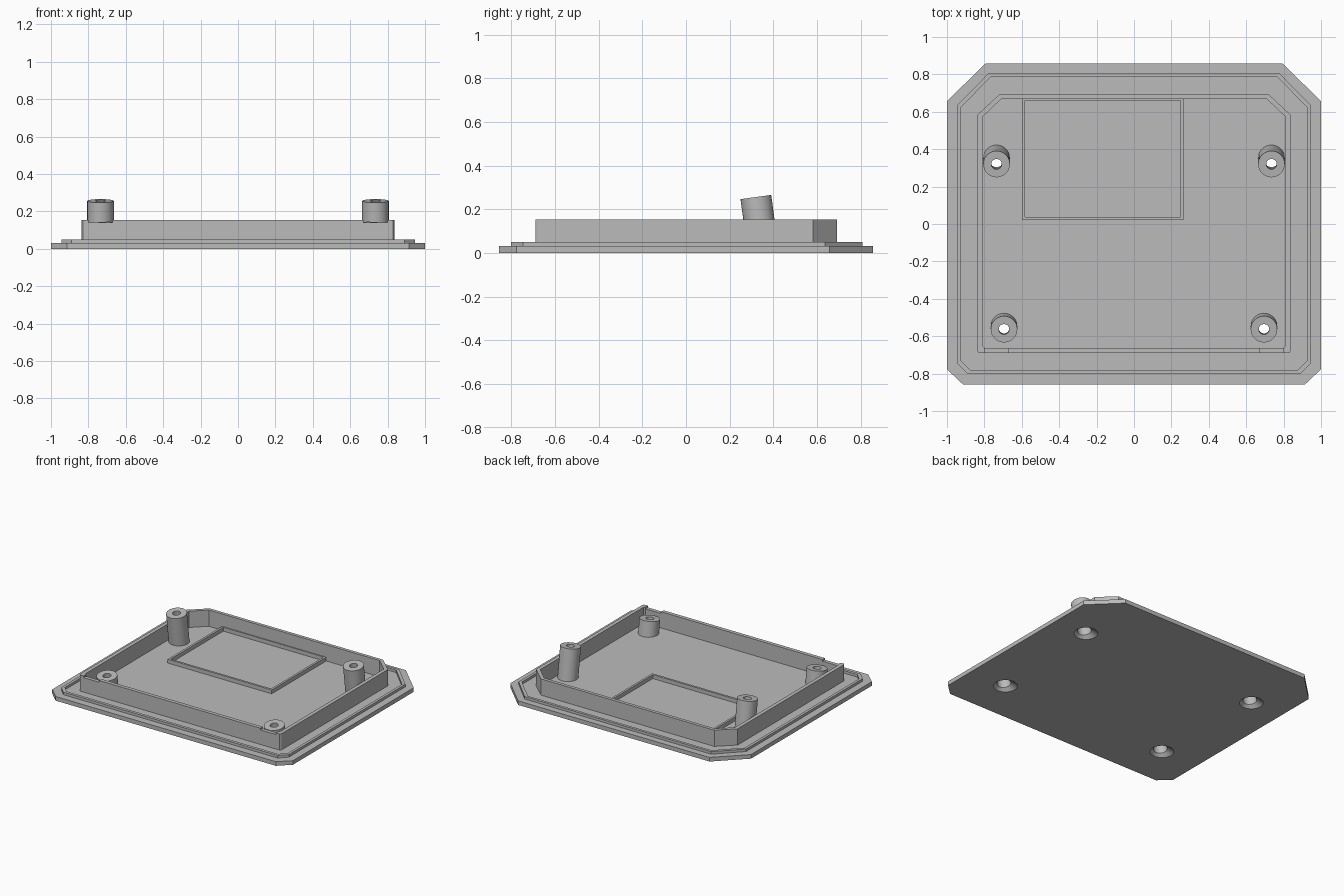
import bpy, bmesh, math
from mathutils import Matrix, Vector

cube = bpy.data.objects.get("Cube")
if cube:
    bpy.data.objects.remove(cube)

grey = bpy.data.materials.new("plain grey")
grey.use_nodes = True
grey.diffuse_color = (0.5, 0.5, 0.5, 1)
grey.node_tree.nodes["Principled BSDF"].inputs["Base Color"].default_value = (0.5, 0.5, 0.5, 1)

FLOOR = 0.031
TILT = math.atan(0.137)


def finish(bm, name):
    bmesh.ops.recalc_face_normals(bm, faces=bm.faces)
    mesh = bpy.data.meshes.new(name)
    bm.to_mesh(mesh)
    bm.free()
    mesh.materials.append(grey)
    obj = bpy.data.objects.new(name, mesh)
    bpy.context.collection.objects.link(obj)
    return obj


def outline(half_x, front, back, front_cut, back_cut):
    """Rectangle with chamfered corners; each cut is (x, y)."""
    fx, fy = front_cut
    bx, by = back_cut
    right = [(half_x - fx, front), (half_x, front + fy),
             (half_x, back - by), (half_x - bx, back)]
    return right + [(-x, y) for x, y in reversed(right)]


def rectangle(x0, x1, y0, y1):
    return [(x0, y0), (x1, y0), (x1, y1), (x0, y1)]


def prism(name, points, z0, z1):
    bm = bmesh.new()
    face = bm.faces.new([bm.verts.new((x, y, z0)) for x, y in points])
    top = bmesh.ops.extrude_face_region(bm, geom=[face])["geom"]
    bmesh.ops.translate(bm, vec=(0, 0, z1 - z0),
                        verts=[v for v in top if isinstance(v, bmesh.types.BMVert)])
    return finish(bm, name)


def frame(name, outer, inner, z0, z1):
    """Closed wall between two matching outlines."""
    bm = bmesh.new()
    loops = [[bm.verts.new((x, y, z)) for x, y in pts]
             for pts, z in ((outer, z0), (outer, z1), (inner, z1), (inner, z0))]
    n = len(outer)
    for a, b in zip(loops, loops[1:] + loops[:1]):
        for i in range(n):
            j = (i + 1) % n
            bm.faces.new((a[i], a[j], b[j], b[i]))
    return finish(bm, name)


def turned(name, profile, matrix, sides=48):
    """Solid of revolution from (radius, height) points."""
    bm = bmesh.new()
    rings = [[bm.verts.new((r * math.cos(math.tau * i / sides),
                            r * math.sin(math.tau * i / sides), z))
              for i in range(sides)] for r, z in profile]
    for a, b in zip(rings, rings[1:]):
        for i in range(sides):
            j = (i + 1) % sides
            bm.faces.new((a[i], a[j], b[j], b[i]))
    bm.faces.new(rings[0])
    bm.faces.new(rings[-1])
    bm.transform(matrix)
    return finish(bm, name)


def cut(obj, cutters):
    for c in cutters:
        mod = obj.modifiers.new("cut", "BOOLEAN")
        mod.operation, mod.solver, mod.object = "DIFFERENCE", "EXACT", c
    graph = bpy.context.evaluated_depsgraph_get()
    mesh = bpy.data.meshes.new_from_object(obj.evaluated_get(graph))
    obj.modifiers.clear()
    obj.data = mesh


# Base plate and the raised sealing ridge
plate = prism("base_plate", outline(1.0, -0.857, 0.857, (0.085, 0.08), (0.205, 0.2)), 0, FLOOR)
frame("sealing_ridge",
      outline(0.945, -0.802, 0.808, (0.055, 0.055), (0.17, 0.172)),
      outline(0.925, -0.78, 0.788, (0.048, 0.048), (0.162, 0.163)),
      FLOOR - 0.005, 0.05)

# Tall inner wall with two shallow notches in the front
wall = frame("inner_wall",
             outline(0.838, -0.69, 0.693, (0.008, 0.012), (0.118, 0.11)),
             outline(0.81, -0.662, 0.668, (0.01, 0.012), (0.1, 0.095)),
             FLOOR - 0.005, 0.153)
notches = [prism("notch_cutter", rectangle(min(s * 0.67, s * 0.8), max(s * 0.67, s * 0.8),
                                           -0.72, -0.64), 0.14, 0.2) for s in (-1, 1)]
cut(wall, notches)

# Low rectangular rim on the floor
frame("floor_rim", rectangle(-0.6, 0.265, 0.022, 0.672),
      rectangle(-0.584, 0.249, 0.038, 0.66), FLOOR - 0.005, 0.06)

# Tilted screw posts, bored from below
cutters = []
for end, x, y, top in (("back", 0.735, 0.32, 0.256), ("front", 0.695, -0.563, 0.135)):
    for side, s in (("left", 1), ("right", -1)):
        place = Matrix.Translation(Vector((s * x, y, top))) @ Matrix.Rotation(TILT, 4, "X")
        length = top / math.cos(TILT)
        post = turned(f"{end}_{side}_post", [(0.071, 0.014 - length), (0.071, 0)], place)
        bore = turned("bore_cutter", [(0.095, -length - 0.015), (0.08, -length),
                                      (0.047, 0.028 - length), (0.047, -0.045),
                                      (0.028, -0.045), (0.028, 0.02)], place)
        cut(post, [bore])
        cutters.append(bore)
        bpy.ops.object.select_all(action="DESELECT")
        post.select_set(True)
        bpy.context.view_layer.objects.active = post
        bpy.ops.object.shade_smooth_by_angle()
cut(plate, cutters)

for helper in cutters + notches:
    bpy.data.objects.remove(helper)
